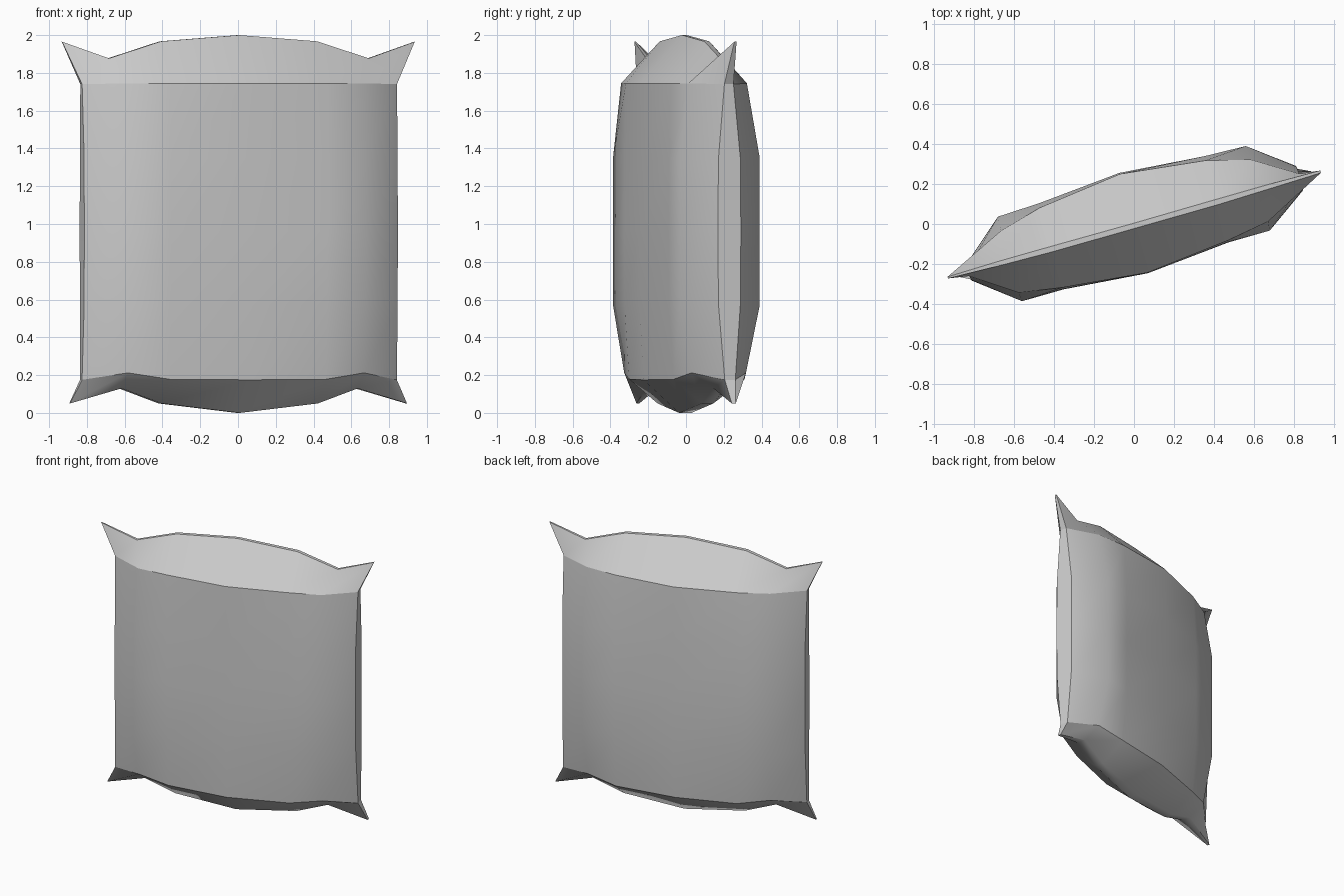
import bpy, bmesh, math

if "Cube" in bpy.data.objects:
    bpy.data.objects.remove(bpy.data.objects["Cube"])

# Each level, bottom to top: (u, half thickness front, half thickness back, z)
# for the columns from the centre outward; mirrored to the other side.
LEVELS = [
    # bottom seam
    [(0, .038, .03, 0), (.43, .034, .028, .05), (.65, .034, .028, .13), (.927, .012, .01, .05)],
    # lower panel edge
    [(0, .235, .235, .175), (.43, .19, .2, .178), (.65, .155, .145, .212), (.865, .033, .025, .175)],
    # body
    [(0, .254, .264, .57), (.43, .216, .23, .57), (.645, .218, .222, .57), (.86, .066, .054, .57)],
    [(0, .256, .266, .96), (.43, .218, .23, .96), (.645, .218, .222, .96), (.86, .07, .057, .96)],
    [(0, .256, .266, 1.35), (.43, .216, .23, 1.35), (.645, .218, .222, 1.35), (.86, .066, .054, 1.35)],
    # upper panel edge
    [(0, .253, .26, 1.745), (.43, .208, .208, 1.745), (.65, .172, .15, 1.745), (.865, .035, .015, 1.74)],
    # top seam
    [(0, .022, .004, 2.0), (.43, .022, .006, 1.967), (.715, .016, .006, 1.877), (.97, .01, .002, 1.965)],
]


def ring(level):
    """Closed loop: front left to right, then back right to left."""
    u, f, b, z = level[-1]
    left = [(-u, f * .7, b * .7, z)]  # the left side strip is narrower
    left += [(-u, f, b, z) for u, f, b, z in reversed(level[1:-1])]
    cols = left + list(level)
    front = [(u, -f, z) for u, f, b, z in cols]
    back = [(u, b, z) for u, f, b, z in reversed(cols)]
    return front + back


bm = bmesh.new()
rings = [[bm.verts.new(p) for p in ring(lv)] for lv in LEVELS]
n = len(rings[0])

# side panels
for a, b in zip(rings, rings[1:]):
    for i in range(n):
        j = (i + 1) % n
        bm.faces.new((a[i], a[j], b[j], b[i]))

# thin seam strips closing the top and bottom
for r in (rings[0], rings[-1]):
    for i in range(n // 2 - 1):
        bm.faces.new((r[i], r[i + 1], r[n - 2 - i], r[n - 1 - i]))

# creases where the end panels meet the body
for r in (rings[1], rings[-2]):
    for i in range(n):
        bm.edges.get((r[i], r[(i + 1) % n])).smooth = False

bmesh.ops.recalc_face_normals(bm, faces=bm.faces)
mesh = bpy.data.meshes.new("sack")
bm.to_mesh(mesh)
bm.free()

sack = bpy.data.objects.new("sack", mesh)
bpy.context.collection.objects.link(sack)
sack.rotation_euler.z = math.radians(15.9)

# soft faces, sharp panel edges
bpy.context.view_layer.objects.active = sack
sack.select_set(True)
bpy.ops.object.shade_smooth_by_angle(angle=math.radians(40), keep_sharp_edges=True)
